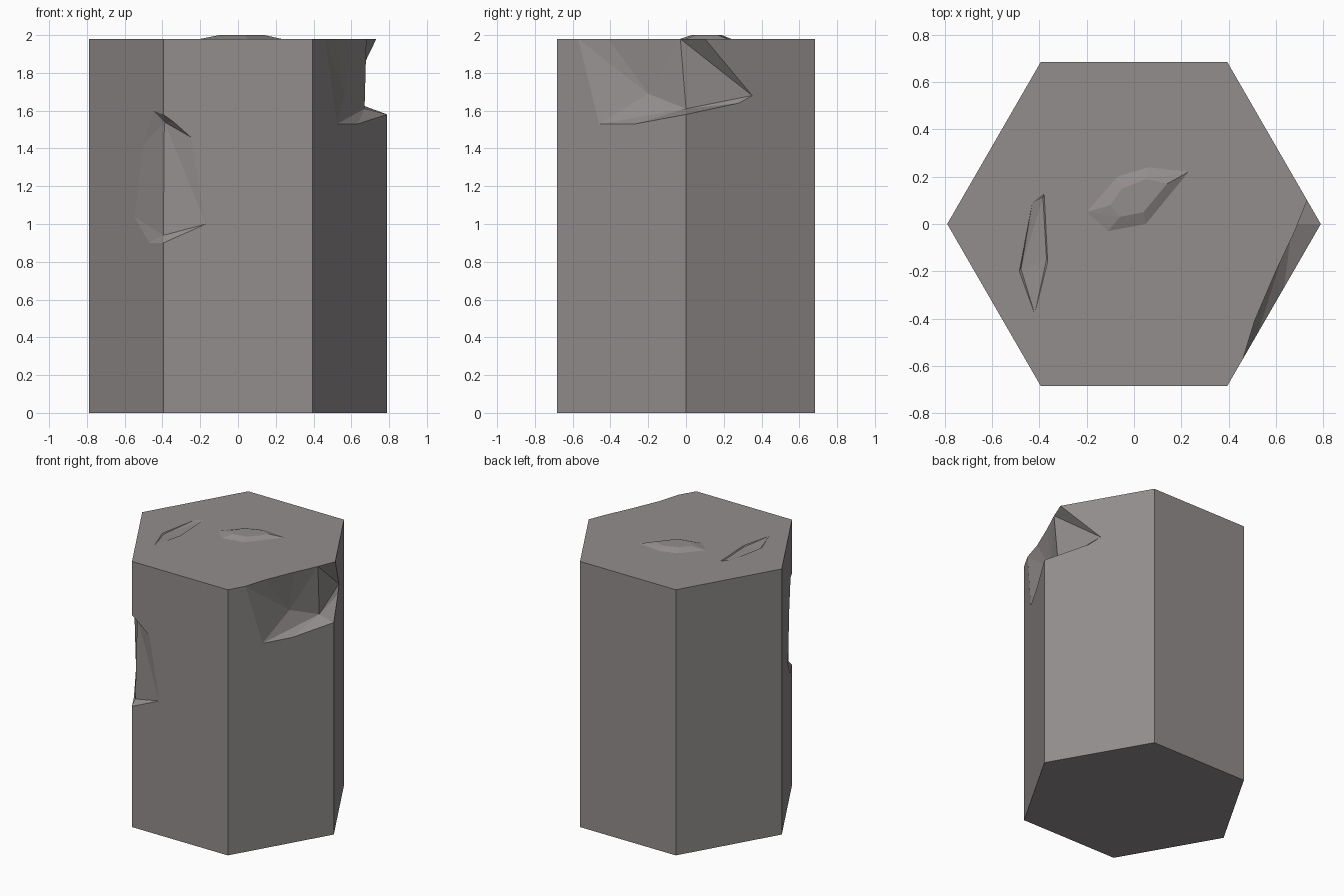
import bpy, bmesh, math

if "Cube" in bpy.data.objects:
    bpy.data.objects.remove(bpy.data.objects["Cube"])

R, H = 0.79, 1.98
S3 = math.sqrt(3)

# Dark warm-grey stone
stone = bpy.data.materials.new("dark_stone")
stone.diffuse_color = (0.29, 0.27, 0.265, 1)
stone.use_nodes = True
stone.node_tree.nodes["Principled BSDF"].inputs["Base Color"].default_value = stone.diffuse_color


def hull(name, points):
    """Convex rock piece around a handful of points."""
    bm = bmesh.new()
    for p in points:
        bm.verts.new(p)
    res = bmesh.ops.convex_hull(bm, input=bm.verts[:])
    loose = {g for g in res["geom_interior"] + res["geom_unused"]
             if isinstance(g, bmesh.types.BMVert)}
    bmesh.ops.delete(bm, geom=list(loose), context='VERTS')
    bmesh.ops.recalc_face_normals(bm, faces=bm.faces[:])
    me = bpy.data.meshes.new(name)
    bm.to_mesh(me)
    bm.free()
    me.materials.append(stone)
    ob = bpy.data.objects.new(name, me)
    bpy.context.collection.objects.link(ob)
    return ob


def carve(target, cutter):
    """Subtract a cutter from the target and remove it."""
    cutter.hide_render = True
    mod = target.modifiers.new("chip", 'BOOLEAN')
    mod.operation, mod.solver, mod.object = 'DIFFERENCE', 'EXACT', cutter
    bpy.context.view_layer.objects.active = target
    bpy.ops.object.modifier_apply(modifier=mod.name)
    bpy.data.objects.remove(cutter)


def left_side(x, z):
    """Point on the front or front-left face, from the front view."""
    return (x, max(-R * S3 / 2, -(x + R) * S3), z)


def right_side(y, z):
    """Point on one of the two right faces, from the side view."""
    return (R - abs(y) / S3, y, z)


# Hexagonal stone column
bpy.ops.mesh.primitive_cylinder_add(vertices=6, radius=R, depth=H,
                                    location=(0, 0, H / 2),
                                    rotation=(0, 0, math.radians(30)))
column = bpy.context.object
column.name = "stone_column"
column.data.materials.append(stone)
bpy.ops.object.transform_apply(location=True, rotation=True, scale=True)

# Tall chip on the front-left edge: two halves meeting at a vertical rib
rib = [(-0.39, -0.63, 1.54), (-0.395, -0.645, 0.94),
       left_side(-0.395, 1.58), left_side(-0.395, 0.9),
       (-0.42, -0.8, 1.5), (-0.42, -0.8, 1.0)]
for half in (((-0.45, 1.6), (-0.5, 1.42), (-0.55, 1.04), (-0.47, 0.9)),
             ((-0.34, 1.54), (-0.25, 1.46), (-0.17, 1.0))):
    carve(column, hull("edge_chip", rib + [left_side(*p) for p in half]))

# Broken top corner on the right: front and back halves
seam = [(0.68, -0.03, H), (0.67, 0, 1.61), right_side(0, 1.58),
        (0.95, 0, 2.1), (0.95, 0, 1.6)]
front = [right_side(*p) for p in ((-0.57, H), (-0.46, 1.53), (-0.27, 1.53))]
front += [(0.51, -0.41, H), (0.6, -0.2, H), (0.565, -0.2, 1.69)]
back = [right_side(*p) for p in (
    (0.03, 1.62), (0.2, 1.63), (0.28, 1.64), (0.35, 1.68), (0.1, H))]
carve(column, hull("corner_chip_front", seam + front))
carve(column, hull("corner_chip_back", seam + back))

# Shallow dent in the top
rim = [(-0.38, 0.13), (-0.43, 0.09), (-0.485, -0.2), (-0.42, -0.38), (-0.365, -0.16)]
floor = [(-0.385, 0.11), (-0.37, -0.15), (-0.478, -0.19)]
carve(column, hull("top_dent", [(x, y, z) for x, y in rim for z in (H, H + 0.05)]
                   + [(x, y, H - 0.008) for x, y in floor]))

# Low raised flake on the top
base = [(-0.2, 0.05), (-0.11, -0.03), (0.05, 0), (0.23, 0.22), (0.06, 0.24), (-0.07, 0.2)]
crown = [(-0.1, 0.08), (-0.06, 0.03), (0.04, 0.05), (0.14, 0.17), (0.05, 0.19), (-0.05, 0.15)]
hull("top_flake", [(x, y, z) for x, y in base for z in (H - 0.01, H)]
     + [(x, y, 2.0) for x, y in crown])
